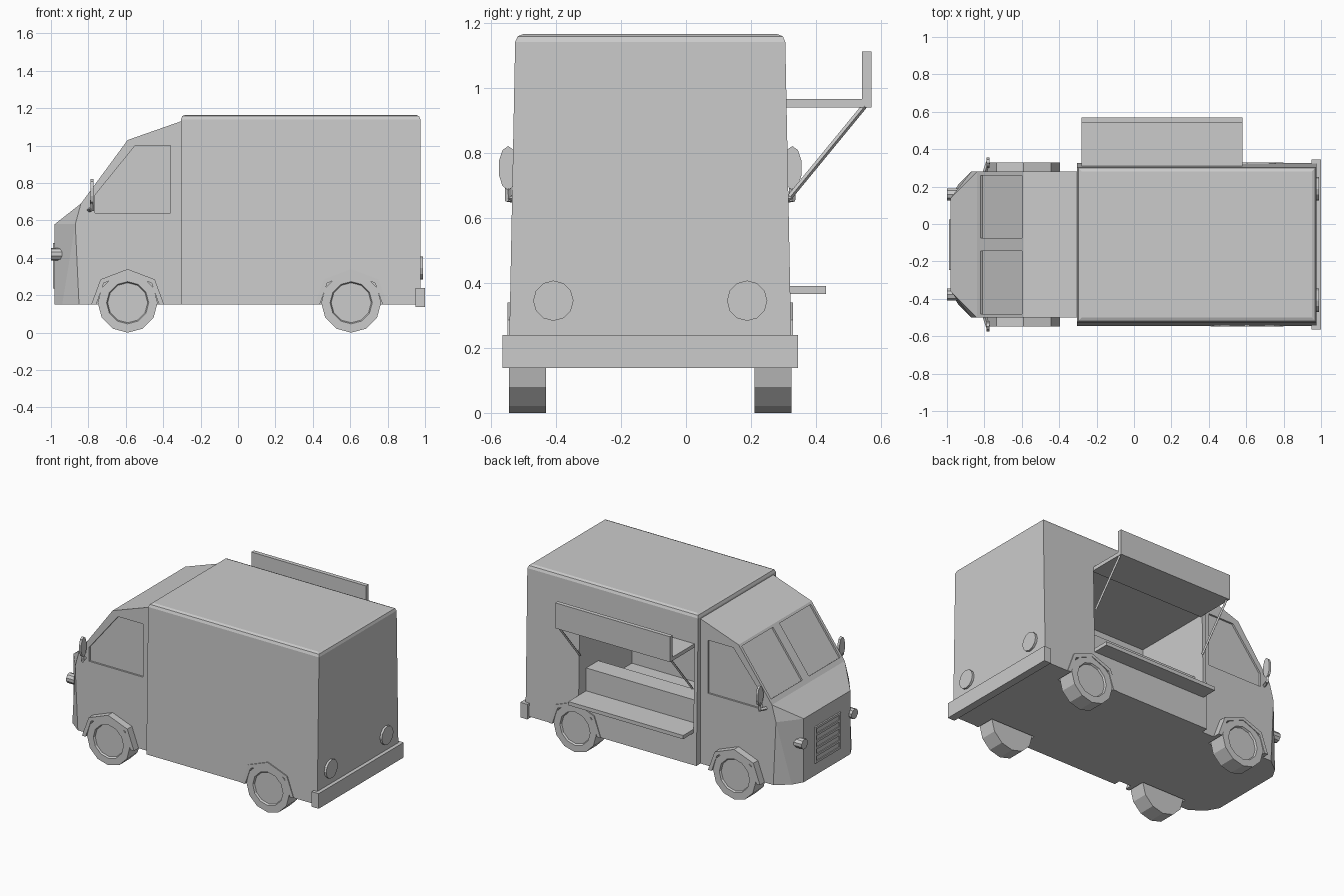
import bpy, bmesh, math
from mathutils import Vector

if "Cube" in bpy.data.objects:
    bpy.data.objects.remove(bpy.data.objects["Cube"])

CY = -0.11  # the van's own centre line (the open hatch shifts it off y = 0)


def finish(name, bm):
    bmesh.ops.recalc_face_normals(bm, faces=bm.faces)
    bmesh.ops.translate(bm, verts=bm.verts, vec=(0, CY, 0))
    me = bpy.data.meshes.new(name)
    bm.to_mesh(me)
    bm.free()
    ob = bpy.data.objects.new(name, me)
    bpy.context.collection.objects.link(ob)
    return ob


def prism_bm(pts, vec):
    bm = bmesh.new()
    a = [bm.verts.new(p) for p in pts]
    b = [bm.verts.new(Vector(p) + Vector(vec)) for p in pts]
    bm.faces.new(a)
    bm.faces.new(b[::-1])
    for i in range(len(a)):
        j = (i + 1) % len(a)
        bm.faces.new((a[i], b[i], b[j], a[j]))
    return bm


def prism(name, pts, vec):
    return finish(name, prism_bm(pts, vec))


def box(name, x0, x1, y0, y1, z0, z1):
    return prism(name, [(x0, y0, z0), (x1, y0, z0), (x1, y0, z1), (x0, y0, z1)], (0, y1 - y0, 0))


def disc_x(name, x0, x1, y, z, ry, rz, n):
    pts = [(x0, y + ry * math.sin(2 * math.pi * i / n), z + rz * math.cos(2 * math.pi * i / n))
           for i in range(n)]
    return prism(name, pts, (x1 - x0, 0, 0))


def strut(name, p, q, t):
    p, q = Vector(p), Vector(q)
    d = (q - p).normalized()
    u = d.orthogonal().normalized() * t
    v = d.cross(u)
    return prism(name, [p + u + v, p + u - v, p - u - v, p - u + v], q - p)


def cut(ob, cutters):
    bpy.context.view_layer.objects.active = ob
    for c in cutters:
        m = ob.modifiers.new("cut", 'BOOLEAN')
        m.operation, m.solver, m.object = 'DIFFERENCE', 'EXACT', c
        bpy.ops.object.modifier_apply(modifier=m.name)
        bpy.data.objects.remove(c)


# Cargo body with softly rounded roof edges
bm = prism_bm([(-.305, -.435, .15), (-.305, .435, .15), (-.305, .415, 1.165), (-.305, -.415, 1.165)], (1.28, 0, 0))
bmesh.ops.bevel(bm, geom=[e for e in bm.edges if all(v.co.z > 1.1 for v in e.verts)],
                offset=.024, segments=2, profile=.5, affect='EDGES')
cargo = finish("cargo_body", bm)

# Cab: one half's corner points, mirrored
half = {'a': (-.98, .25, .15), 'b': (-.98, .25, .58), 'c': (-.84, .39, .69), 'd': (-.59, .39, 1.03),
        'e': (-.305, .39, 1.13), 'f': (-.305, .39, .15), 'g': (-.94, .32, .15),
        'h': (-.85, .39, .15), 'm': (-.87, .39, .58)}
bm = bmesh.new()
L = {k: bm.verts.new(p) for k, p in half.items()}
R = {k: bm.verts.new((p[0], -p[1], p[2])) for k, p in half.items()}
for S in (L, R):
    for f in ("cdefhm", "mhg", "abmg", "bcm"):
        bm.faces.new([S[k] for k in f])
for f in ("ab", "bc", "cd", "de", "ef"):
    bm.faces.new((L[f[0]], L[f[1]], R[f[1]], R[f[0]]))
bm.faces.new([L[k] for k in "aghf"] + [R[k] for k in "fhga"])
cab = finish("cab", bm)

# Recessed windscreen panes and side windows
cutters = []
nrm = Vector((-.806, 0, .592))
for s in (-1, 1):
    pane = [Vector((x, s * y, .69 + (x + .84) * 1.36)) - nrm * .012
            for x, y in ((-.82, .035), (-.60, .035), (-.60, .37), (-.82, .37))]
    cutters.append(prism("pane_cutter", pane, nrm * .1))
    win = [(x, s * .378, z) for x, z in ((-.765, .64), (-.765, .735), (-.55, 1.0), (-.36, 1.0), (-.36, .64))]
    cutters.append(prism("window_cutter", win, (0, s * .1, 0)))
cut(cab, cutters)

# Serving hatch opening
cut(cargo, [box("hatch_cutter", -.28, .58, -.14, .6, .39, .95)])

# Wheels, wheel wells and flared arches
outer = [(-.195, .15), (-.145, .285), (0, .34), (.145, .285), (.195, .15)]
inner = [(-.168, .15), (-.128, .265), (0, .318), (.128, .265), (.168, .15)]
for tag, wx, body, y_in in (("front", -.59, cab, .36), ("rear", .605, cargo, .40)):
    for s, side in ((1, "left"), (-1, "right")):
        well = [(wx - .168, s * .31, .1)] + [(wx + x, s * .31, z) for x, z in inner] + [(wx + .168, s * .31, .1)]
        cut(body, [prism("well_cutter", well, (0, s * .3, 0))])
        arch = [(wx + x, s * y_in, z) for x, z in outer + inner[::-1]]
        prism(f"{tag}_{side}_arch", arch, (0, s * (.439 - y_in), 0))
        ring = [(wx + .16 * math.sin(i * math.pi / 6), s * .32, .16 + .16 * math.cos(i * math.pi / 6))
                for i in range(12)]
        bm = prism_bm(ring, (0, s * .115, 0))
        bmesh.ops.recalc_face_normals(bm, faces=bm.faces)
        cap = max((f for f in bm.faces if len(f.verts) == 12), key=lambda f: abs(f.calc_center_median().y))
        bmesh.ops.inset_region(bm, faces=[cap], thickness=.047)
        bmesh.ops.inset_region(bm, faces=[cap], thickness=.006, depth=-.012)
        finish(f"{tag}_{side}_wheel", bm)

# Hatch flap, sign lip, struts, shelf and inside counter
box("hatch_flap", -.28, .58, .405, .68, .94, .965)
box("hatch_lip", -.28, .58, .652, .68, .942, 1.112)
for i, x in enumerate((-.272, .572)):
    strut(f"hatch_strut_{i + 1}", (x, .66, .945), (x, .43, .665), .006)
box("serving_shelf", -.28, .58, .42, .54, .365, .39)
box("inside_counter", -.28, .58, .22, .35, .39, .545)

# Paired lights and mirrors
for s, side in ((1, "left"), (-1, "right")):
    disc_x(f"{side}_headlight", -1.0, -.90, s * .268, .42, .034, .034, 10)
    disc_x(f"{side}_tail_light", .97, .99, s * .298, .345, .062, .062, 12)
    strut(f"{side}_mirror_arm", (-.80, s * .38, .655), (-.78, s * .44, .66), .008)
    strut(f"{side}_mirror_stem", (-.78, s * .436, .65), (-.782, s * .438, .71), .007)
    disc_x(f"{side}_mirror", -.788, -.772, s * .437, .753, .03, .068, 10)

# Grille with slats, and rear bumper
box("grille_panel", -.984, -.975, -.135, .135, .235, .48)
for i, y in enumerate((-.135, .12)):
    box(f"grille_side_{i + 1}", -.99, -.975, y, y + .015, .235, .48)
for i in range(6):
    z = .235 + i * .046
    box(f"grille_slat_{i + 1}", -.99, -.975, -.12, .12, z, z + .015)
box("rear_bumper", .948, 1.0, -.455, .455, .138, .24)
